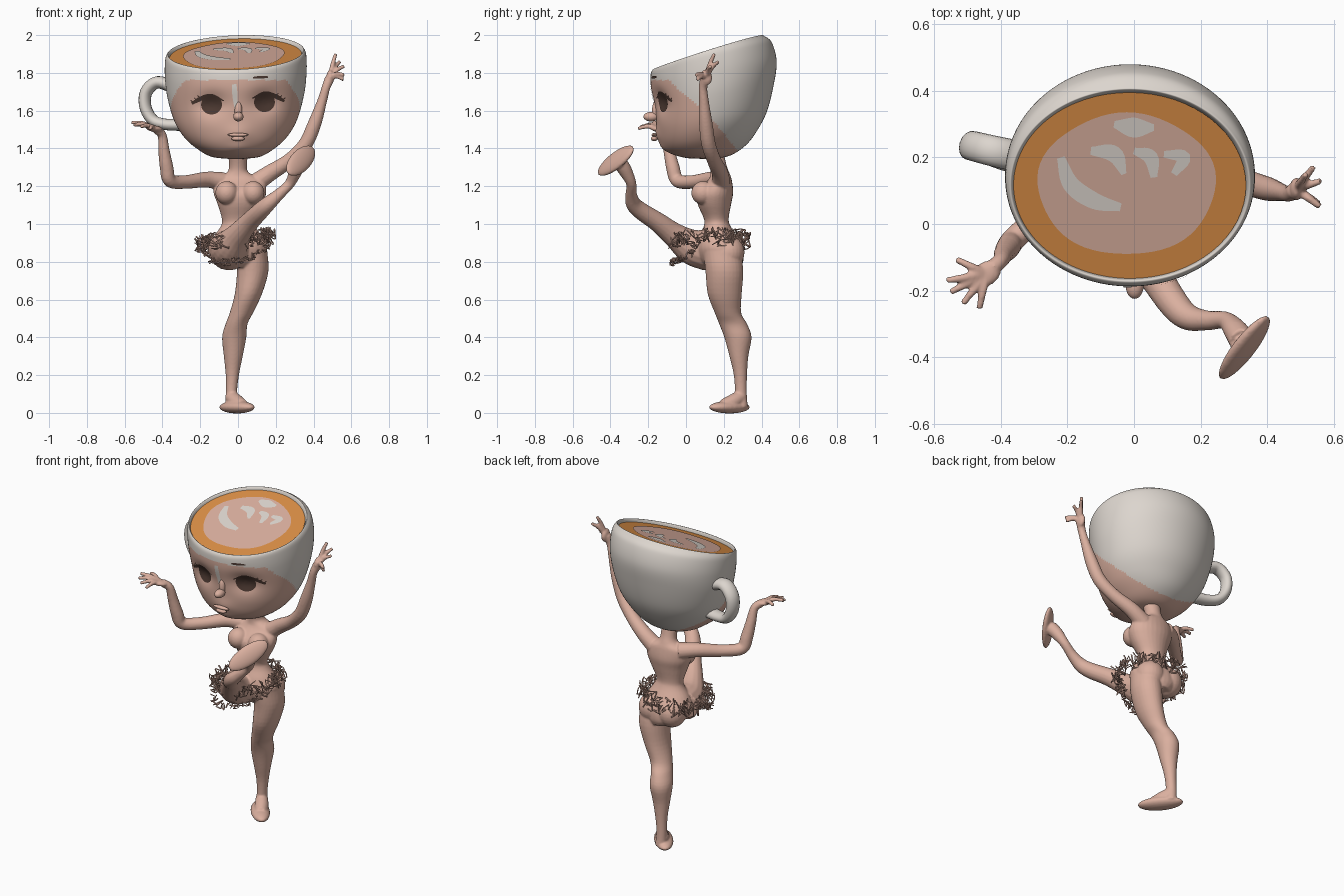
import bpy, bmesh, math, random
from mathutils import Vector, Matrix
from mathutils.bvhtree import BVHTree

random.seed(4)
TAU = math.tau


def mat(name, col):
    m = bpy.data.materials.new(name)
    m.diffuse_color = (*col, 1)
    return m


SKIN = mat("skin", (0.70, 0.43, 0.345))
CUP = mat("porcelain", (0.72, 0.67, 0.62))
COFFEE = mat("coffee", (0.70, 0.27, 0.06))
DARK = mat("dark_brown", (0.075, 0.042, 0.032))


def smooth(keys, n):
    """Catmull-Rom through tuples of any length."""
    k = [Vector(p) for p in keys]
    k = [2 * k[0] - k[1]] + k + [2 * k[-1] - k[-2]]
    out = []
    for i in range(1, len(k) - 2):
        a, b, c, d = k[i - 1:i + 3]
        for j in range(n):
            t = j / n
            out.append(0.5 * (2 * b + (c - a) * t + (2 * a - 5 * b + 4 * c - d) * t * t
                              + (3 * b - a - 3 * c + d) * t ** 3))
    return out + [k[-2]]


def add_loft(bm, rings, caps=(True, True)):
    rows = [[bm.verts.new(p) for p in r] for r in rings]
    n = len(rows[0])
    for a, b in zip(rows, rows[1:]):
        for i in range(n):
            bm.faces.new((a[i], a[(i + 1) % n], b[(i + 1) % n], b[i]))
    if caps[0]:
        bm.faces.new(rows[0][::-1])
    if caps[1]:
        bm.faces.new(rows[-1])


def add_stack(bm, keys, n=4, seg=28):
    """Stack of level ellipses: x, y, z, rx, ry."""
    add_loft(bm, [[(x + rx * math.cos(TAU * i / seg), y + ry * math.sin(TAU * i / seg), z)
                   for i in range(seg)] for x, y, z, rx, ry in smooth(keys, n)])


def add_tube(bm, keys, n=5, seg=16, flat=1.0, ref=(0, 1, 0)):
    """Round limb along a path: x, y, z, radius."""
    pts = smooth(keys, n)
    u, rings = Vector(ref), []
    for i, p in enumerate(pts):
        t = (pts[min(i + 1, len(pts) - 1)].xyz - pts[max(i - 1, 0)].xyz).normalized()
        u = (u - t * u.dot(t)).normalized()
        v = t.cross(u)
        rings.append([p.xyz + p[3] * (flat * u * math.cos(TAU * j / seg) + v * math.sin(TAU * j / seg))
                      for j in range(seg)])
    add_loft(bm, rings)


def add_ball(bm, c, r, xa=(1, 0, 0), za=(0, 0, 1)):
    x = Vector(xa).normalized()
    z = Vector(za)
    z = (z - x * z.dot(x)).normalized()
    rot = Matrix((x, z.cross(x), z)).transposed().to_4x4()
    bmesh.ops.create_uvsphere(bm, u_segments=24, v_segments=14, radius=1,
                              matrix=Matrix.Translation(c) @ rot @ Matrix.Diagonal((*r, 1)))


def finish(name, bm, mats, recalc=True):
    if recalc:
        bmesh.ops.recalc_face_normals(bm, faces=bm.faces[:])
    for f in bm.faces:
        f.smooth = True
    me = bpy.data.meshes.new(name)
    bm.to_mesh(me)
    ob = bpy.data.objects.new(name, me)
    bpy.context.collection.objects.link(ob)
    for m in mats:
        me.materials.append(m)
    return ob


# cup head: front y, front z, back y, back z, half width
profile = [(0.08, 1.345, 0.16, 1.345, 0.04), (0, 1.35, 0.24, 1.365, 0.13), (-0.08, 1.375, 0.32, 1.42, 0.20),
           (-0.125, 1.42, 0.38, 1.50, 0.27), (-0.15, 1.50, 0.43, 1.60, 0.325), (-0.165, 1.62, 0.465, 1.74, 0.362),
           (-0.185, 1.72, 0.48, 1.86, 0.375), (-0.187, 1.79, 0.455, 1.96, 0.374), (-0.178, 1.815, 0.415, 1.995, 0.365),
           (-0.168, 1.815, 0.402, 1.995, 0.355), (-0.16, 1.78, 0.39, 1.96, 0.346)]
rings = []
for yf, zf, yb, zb, rx in smooth(profile, 9):
    ring = []
    for i in range(144):
        c, s = math.cos(TAU * i / 144), math.sin(TAU * i / 144)
        x = -0.012 + rx * c
        y, z = (yf + yb) / 2 + (yb - yf) / 2 * s, (zf + zb) / 2 + (zb - zf) / 2 * s
        if y < 0.1 and z < 1.78 and s < 0:
            for ex, ez, amp, sx, sz in ((-0.14, 1.635, 0.03, 0.075, 0.06), (0.14, 1.645, 0.03, 0.075, 0.06),
                                        (0, 1.47, -0.015, 0.07, 0.05), (0, 1.40, -0.012, 0.06, 0.03)):
                y += amp * math.exp(-((x - ex) / sx) ** 2 - ((z - ez) / sz) ** 2)
        ring.append((x, y, z + 0.04 * x * (z - 1.35) / 0.65))
    rings.append(ring)
bm = bmesh.new()
add_loft(bm, rings, (True, False))
bmesh.ops.recalc_face_normals(bm, faces=bm.faces[:])
for f in bm.faces:          # face colour in front and below, porcelain elsewhere
    p = f.calc_center_median()
    f.material_index = 1 if p.z < min(1.762, 1.68 - 0.8 * p.y - p.y * abs(p.y)) else 0
face_tree = BVHTree.FromBMesh(bm)
finish("cup_head", bm, [CUP, SKIN], False)

# cup handle
bm = bmesh.new()
add_tube(bm, [(-0.33, 0.2, 1.72, 0.034), (-0.425, 0.22, 1.75, 0.033), (-0.485, 0.235, 1.70, 0.032),
              (-0.49, 0.235, 1.62, 0.031), (-0.45, 0.225, 1.55, 0.03), (-0.38, 0.2, 1.527, 0.03),
              (-0.29, 0.18, 1.525, 0.032)], flat=1.4)
finish("cup_handle", bm, [CUP])


# thin plates laid on the face or on the drink
def on_face(a, b):
    hit = face_tree.ray_cast(Vector((a, -2, b)), Vector((0, 1, 0)))[0]
    return (a, (hit.y if hit else 0) - 0.004, b)


def on_drink(lift):
    return lambda a, b: (a, b, 1.89 + lift + 0.327 * (b - 0.1175) + 0.035 * a)


def plate(name, rows, surf, m, closed):
    bm = bmesh.new()
    v = [[bm.verts.new(surf(*p)) for p in r] for r in rows]
    for a, b in zip(v, v[1:]):
        n = len(a)
        for i in range(n if closed else n - 1):
            bm.faces.new((a[i], a[(i + 1) % n], b[(i + 1) % n], b[i]))
    if closed:
        bm.faces.new(v[-1])
    bm.normal_update()
    if sum((f.normal.z - f.normal.y) * f.calc_area() for f in bm.faces) < 0:
        bmesh.ops.reverse_faces(bm, faces=bm.faces[:])
    return finish(name, bm, [m], False)


def disc(name, cx, cy, rx, ry, surf, m, wave=0.0):
    rows = [[(cx + rx * k * (1 + wave * math.sin(5 * t)) * math.cos(t),
              cy + ry * k * (1 + wave * math.sin(5 * t)) * math.sin(t))
             for t in (TAU * i / 64 for i in range(64))] for k in (1, 0.8, 0.6, 0.4, 0.2)]
    plate(name, rows, surf, m, True)


def stroke(name, keys, surf, m):
    pts, rows = smooth(keys, 6), []
    for i, p in enumerate(pts):
        d = (pts[min(i + 1, len(pts) - 1)].xy - pts[max(i - 1, 0)].xy).normalized()
        s = Vector((-d.y, d.x)) * max(p[2], 0.002)
        rows.append([tuple(p.xy + s), tuple(p.xy), tuple(p.xy - s)])
    plate(name, rows, surf, m, False)


# drink with foam and leaf pattern
disc("coffee", -0.014, 0.1155, 0.351, 0.28, on_drink(0), COFFEE)
disc("foam", -0.022, 0.12, 0.268, 0.213, on_drink(0.003), SKIN, 0.015)
leaf = on_drink(0.006)
for i, k in enumerate([[(-0.06, 0.3, 0.01), (0, 0.29, 0.03), (0.06, 0.29, 0.01)],
                       [(-0.22, 0.2, 0.012), (-0.19, 0.12, 0.025), (-0.12, 0.07, 0.025), (-0.04, 0.05, 0.012)],
                       [(-0.13, 0.22, 0.012), (-0.06, 0.21, 0.025), (-0.03, 0.15, 0.008)],
                       [(0.0, 0.22, 0.01), (0.05, 0.2, 0.022), (0.06, 0.14, 0.01)],
                       [(0.09, 0.21, 0.01), (0.15, 0.2, 0.02), (0.12, 0.15, 0.01)]]):
    stroke(f"foam_leaf_{i}", k, leaf, CUP)

# eyes, lashes, brow, pale streak
for s, ex, ez in ((-1, -0.14, 1.632), (1, 0.14, 1.645)):
    side = "left" if s < 0 else "right"
    disc(f"eye_{side}", ex, ez, 0.055, 0.052, on_face, DARK)
    stroke(f"lash_line_{side}", [(ex - s * 0.065, ez + 0.02, 0.003), (ex, ez + 0.05, 0.007),
                                 (ex + s * 0.06, ez + 0.03, 0.012), (ex + s * 0.105, ez + 0.005, 0.006)], on_face, DARK)
    for j in range(3):
        a, b = ex + s * (0.055 + 0.018 * j), ez + 0.03 - 0.012 * j
        stroke(f"lash_{side}_{j}", [(a, b, 0.005), (a + s * 0.02, b + 0.018, 0.002)], on_face, DARK)
stroke("brow_mark", [(0.08, 1.775, 0.004), (0.12, 1.777, 0.007), (0.16, 1.778, 0.004)], on_face, DARK)
stroke("nose_streak", [(-0.02, 1.74, 0.012), (-0.016, 1.68, 0.014), (-0.01, 1.61, 0.008)], on_face, CUP)

# nose and lips
bm = bmesh.new()
add_ball(bm, (0.002, -0.185, 1.568), (0.027, 0.04, 0.025))
add_ball(bm, (0.002, -0.16, 1.6), (0.02, 0.02, 0.05))
add_ball(bm, (0.0, -0.168, 1.472), (0.055, 0.014, 0.01))
add_ball(bm, (0.0, -0.168, 1.452), (0.035, 0.018, 0.013))
finish("nose_and_lips", bm, [SKIN])

# body: torso, standing leg and foot
bm = bmesh.new()
add_stack(bm, [(0.01, 0.20, 0.77, 0.08, 0.09), (0, 0.19, 0.81, 0.13, 0.115), (0, 0.18, 0.87, 0.155, 0.12),
               (0, 0.17, 0.93, 0.13, 0.10), (0, 0.165, 0.99, 0.09, 0.07), (0, 0.16, 1.03, 0.086, 0.066),
               (0.01, 0.15, 1.11, 0.12, 0.09), (0.01, 0.155, 1.17, 0.14, 0.095), (0.01, 0.18, 1.235, 0.125, 0.062),
               (0, 0.18, 1.27, 0.06, 0.05), (0, 0.17, 1.31, 0.047, 0.045), (0, 0.15, 1.38, 0.055, 0.05)])
for x in (-0.06, 0.08):
    add_ball(bm, (x, 0.09, 1.165), (0.06, 0.062, 0.062))
for x in (-0.06, 0.07):
    add_ball(bm, (x, 0.225, 0.85), (0.085, 0.085, 0.09))
add_stack(bm, [(-0.03, 0.285, 0.03, 0.037, 0.042), (-0.035, 0.29, 0.1, 0.03, 0.032), (-0.03, 0.288, 0.2, 0.035, 0.035),
               (-0.025, 0.28, 0.3, 0.05, 0.05), (-0.02, 0.275, 0.40, 0.064, 0.072), (-0.008, 0.25, 0.47, 0.058, 0.074),
               (0.018, 0.222, 0.53, 0.062, 0.07), (0.055, 0.205, 0.63, 0.072, 0.09), (0.078, 0.203, 0.75, 0.083, 0.1),
               (0.075, 0.19, 0.86, 0.08, 0.1)])
add_ball(bm, (-0.005, 0.23, 0.03), (0.132, 0.055, 0.033), (0.14, -0.17, 0))
add_tube(bm, [(-0.04, 0.295, 0.09, 0.034), (-0.01, 0.25, 0.06, 0.04), (0.02, 0.2, 0.038, 0.036)])
# raised leg and foot
add_tube(bm, [(-0.05, 0.12, 0.86, 0.11), (-0.04, 0.03, 0.88, 0.095), (0.0, -0.06, 0.94, 0.066),
              (0.06, -0.15, 1.01, 0.052), (0.12, -0.24, 1.07, 0.046), (0.163, -0.28, 1.11, 0.04),
              (0.22, -0.29, 1.16, 0.03), (0.275, -0.29, 1.215, 0.027), (0.305, -0.32, 1.28, 0.036),
              (0.325, -0.35, 1.325, 0.04)])
add_ball(bm, (0.332, -0.372, 1.335), (0.135, 0.058, 0.024), (0.5, 0.7, 0.5), (0.6, -0.7, 0.4))
# arms
add_tube(bm, [(-0.08, 0.18, 1.225, 0.05), (-0.17, 0.13, 1.235, 0.042), (-0.28, 0.03, 1.222, 0.036),
              (-0.36, -0.045, 1.23, 0.036), (-0.378, -0.07, 1.3, 0.036), (-0.392, -0.09, 1.39, 0.03),
              (-0.402, -0.11, 1.47, 0.024), (-0.43, -0.135, 1.5, 0.024)])
add_tube(bm, [(0.09, 0.185, 1.215, 0.05), (0.17, 0.18, 1.27, 0.044), (0.27, 0.15, 1.335, 0.038),
              (0.355, 0.12, 1.42, 0.038), (0.405, 0.105, 1.53, 0.036), (0.445, 0.095, 1.65, 0.026),
              (0.465, 0.09, 1.72, 0.023), (0.485, 0.1, 1.77, 0.026)])
# hands
add_ball(bm, (-0.445, -0.15, 1.505), (0.05, 0.036, 0.017), (-0.1, -0.07, 0.02))
add_ball(bm, (0.488, 0.105, 1.775), (0.02, 0.034, 0.042))
palms = {(-0.445, -0.15, 1.505): [(-0.535, -0.106, 1.525), (-0.564, -0.17, 1.538), (-0.552, -0.205, 1.525),
                                  (-0.515, -0.24, 1.515), (-0.465, -0.255, 1.505)],
         (0.488, 0.105, 1.775): [(0.517, 0.15, 1.9), (0.54, 0.172, 1.86), (0.563, 0.13, 1.835),
                                 (0.56, 0.052, 1.79), (0.558, 0.06, 1.765)]}
for base, tips in palms.items():
    for t in tips:
        mid = (Vector(base) + Vector(t)) / 2 + Vector((0, 0, 0.012))
        add_tube(bm, [(*base, 0.015), (*mid, 0.012), (*t, 0.0095)])
body = finish("body", bm, [SKIN])
rm = body.modifiers.new("blend", "REMESH")
rm.mode, rm.voxel_size, rm.use_smooth_shade = "VOXEL", 0.006, True
sm = body.modifiers.new("soften", "SMOOTH")
sm.factor, sm.iterations = 0.5, 3

# ragged skirt ruffle: sparse scraps round the waist plus hem under the raised thigh
bm = bmesh.new()
spots = []
for i in range(75):
    t = TAU * i / 75
    spots.append(Vector((-0.015 + 0.18 * math.cos(t), 0.12 + 0.19 * math.sin(t), 0.915 + 0.02 * math.cos(t))))
hem = smooth([(-0.2, 0.08, 0.88), (-0.14, -0.05, 0.81), (-0.03, -0.06, 0.8), (0.08, 0.0, 0.83), (0.16, 0.06, 0.89)], 5)
for p in spots + hem:
    r, low = (0.035, 0.05) if p in spots else (0.025, 0.02)
    keys = [(*(p + Vector((random.uniform(-r, r), random.uniform(-r, r), random.uniform(-low, low)))),
             random.uniform(0.002, 0.005)) for _ in range(5)]
    add_tube(bm, keys, 2, 5, ref=(0.3, 0.8, 0.5))
finish("skirt_ruffle", bm, [SKIN])
